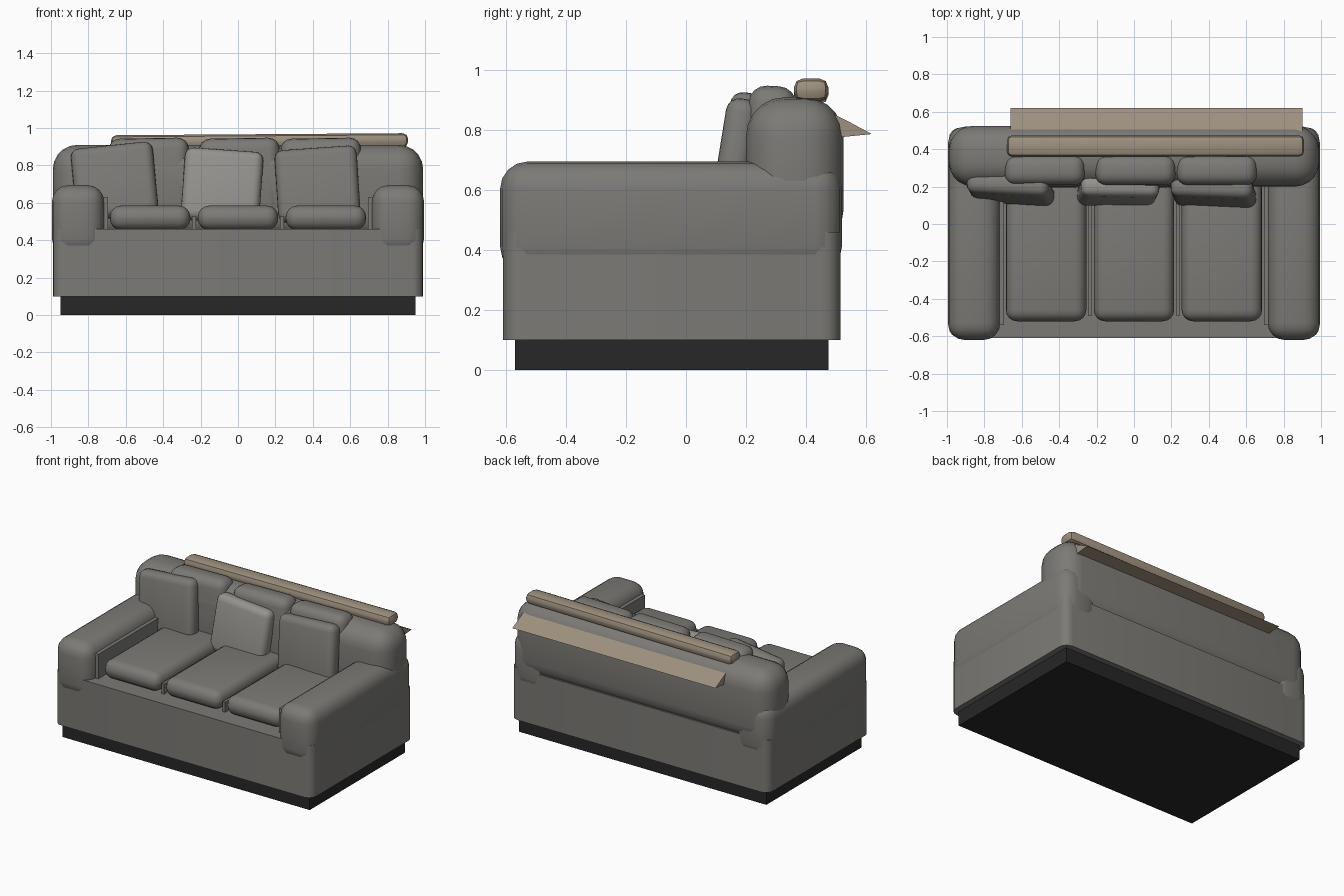
import bpy, bmesh
from math import radians
from mathutils import Matrix, Euler

if "Cube" in bpy.data.objects:
    bpy.data.objects.remove(bpy.data.objects["Cube"])


def material(name, rgb):
    m = bpy.data.materials.new(name)
    m.diffuse_color = (*rgb, 1)
    m.use_nodes = True
    m.node_tree.nodes["Principled BSDF"].inputs["Base Color"].default_value = m.diffuse_color
    return m


FABRIC = material("fabric", (0.2, 0.195, 0.18))
PALE = material("pale_fabric", (0.3, 0.29, 0.27))
BLACK = material("black", (0.02, 0.02, 0.02))
BEIGE = material("beige", (0.34, 0.28, 0.21))


def finish(name, bm, mat):
    bmesh.ops.recalc_face_normals(bm, faces=bm.faces)
    me = bpy.data.meshes.new(name)
    bm.to_mesh(me)
    bm.free()
    me.materials.append(mat)
    ob = bpy.data.objects.new(name, me)
    bpy.context.collection.objects.link(ob)
    bpy.context.view_layer.objects.active = ob
    bpy.ops.object.select_all(action='DESELECT')
    ob.select_set(True)
    bpy.ops.object.shade_smooth_by_angle(angle=radians(40))
    return ob


def box(name, lo, hi, mat=FABRIC, r=0, seg=4, rot=(0, 0, 0), upright=False):
    """Box between two corners, rounded on all (or only upright) edges, turned about its centre."""
    bm = bmesh.new()
    size = [b - a for a, b in zip(lo, hi)]
    mid = [(a + b) / 2 for a, b in zip(lo, hi)]
    bmesh.ops.create_cube(bm, size=1, matrix=Matrix.Diagonal((*size, 1)))
    if r:
        edges = [e for e in bm.edges
                 if not upright or abs(e.verts[0].co.z - e.verts[1].co.z) > 1e-4]
        bmesh.ops.bevel(bm, geom=edges, offset=r, segments=seg, profile=0.5, affect='EDGES')
    turn = Euler([radians(a) for a in rot]).to_matrix().to_4x4()
    bm.transform(Matrix.Translation(mid) @ turn)
    return finish(name, bm, mat)


def prism(name, profile, x0, x1, mat):
    """Side profile of (y, z) points drawn out along x."""
    bm = bmesh.new()
    face = bm.faces.new([bm.verts.new((x0, y, z)) for y, z in profile])
    ext = bmesh.ops.extrude_face_region(bm, geom=[face])["geom"]
    bmesh.ops.translate(bm, vec=(x1 - x0, 0, 0),
                        verts=[v for v in ext if isinstance(v, bmesh.types.BMVert)])
    return finish(name, bm, mat)


# Plinth and body
box("plinth", (-0.95, -0.57, 0), (0.95, 0.475, 0.1), BLACK)
box("base", (-0.99, -0.61, 0.1), (0.99, 0.515, 0.46), r=0.06, upright=True)
box("backrest", (-0.99, 0.2, 0.4), (0.99, 0.525, 0.91), r=0.13, seg=5)

# Arms with the narrow trim along their inner faces
for side, s in (("left", -1), ("right", 1)):
    xs = sorted((s * 0.715, s * 0.995))
    box(f"{side}_arm", (xs[0], -0.62, 0.32), (xs[1], 0.52, 0.695), r=0.09, seg=4)
    xs = sorted((s * 0.695, s * 0.72))
    box(f"{side}_arm_trim", (xs[0], -0.54, 0.45), (xs[1], 0.25, 0.63))

# Seat cushions, with strips in the gaps
for i, x in enumerate((-0.47, 0, 0.47)):
    box(f"seat_cushion_{i}", (x - 0.215, -0.52, 0.455), (x + 0.215, 0.25, 0.585), r=0.06)
for i, x in enumerate((-0.235, 0.235)):
    box(f"seat_gap_strip_{i}", (x - 0.01, -0.49, 0.45), (x + 0.01, 0.22, 0.53))

# Rear cushions against the backrest
for i, x in enumerate((-0.475, 0.01, 0.445)):
    box(f"back_cushion_{i}", (x - 0.215, 0.2, 0.52), (x + 0.215, 0.36, 0.945),
        r=0.06, rot=(-3, -1, 0))

# Loose pillows leaning in front: centre x, y, z, width, roll, yaw, material
for i, (x, y, z, w, roll, yaw, mat) in enumerate((
        (-0.66, 0.18, 0.71, 0.44, -6, -3, FABRIC),
        (-0.085, 0.17, 0.685, 0.42, 4, -1, PALE),
        (0.425, 0.165, 0.695, 0.44, -4, -2, FABRIC))):
    box(f"pillow_{i}", (x - w / 2, y - 0.05, z - 0.19), (x + w / 2, y + 0.06, z + 0.2),
        mat, r=0.045, rot=(-9, roll, yaw))

# Throw blanket rolled on top, with a stiff flap behind
box("throw_roll", (-0.68, 0.36, 0.892), (0.91, 0.475, 0.967), BEIGE, r=0.03, seg=2,
    rot=(0, -0.4, 0))
prism("throw_flap", ((0.47, 0.865), (0.54, 0.83), (0.62, 0.787), (0.47, 0.772)),
      -0.66, 0.9, BEIGE)
